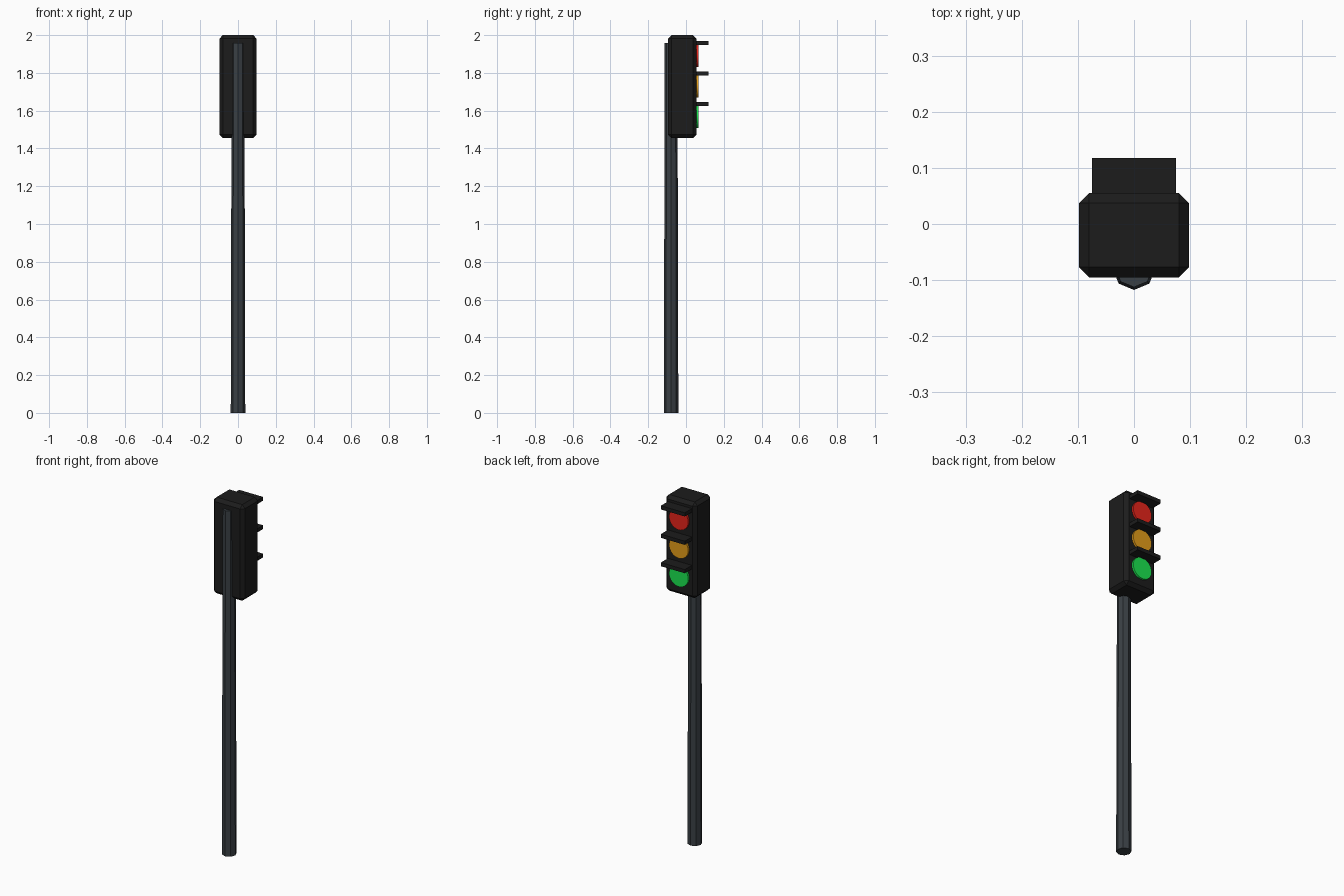
import bpy
import math

cube = bpy.data.objects.get("Cube")
if cube:
    bpy.data.objects.remove(cube, do_unlink=True)


def material(name, rgb):
    mat = bpy.data.materials.new(name)
    mat.use_nodes = True
    colour = (*rgb, 1)
    mat.diffuse_color = colour
    for node in mat.node_tree.nodes:
        if node.type == 'BSDF_PRINCIPLED':
            node.inputs["Base Color"].default_value = colour
    return mat


black = material("housing black", (0.0116, 0.0116, 0.0116))
steel = material("pole dark steel", (0.041, 0.05, 0.058))
lens_colours = {
    "red": material("lens red", (0.8, 0.018, 0.011)),
    "amber": material("lens amber", (0.78, 0.34, 0.01)),
    "green": material("lens green", (0.011, 0.78, 0.08)),
}


def finish(name, mat):
    obj = bpy.context.object
    obj.name = name
    obj.data.materials.append(mat)
    return obj


def box(name, mat, x, y, z):
    """Box spanning the given (low, high) ranges."""
    spans = (x, y, z)
    bpy.ops.mesh.primitive_cube_add(size=1, location=[(a + b) / 2 for a, b in spans])
    obj = finish(name, mat)
    obj.scale = [b - a for a, b in spans]
    bpy.ops.object.transform_apply(location=False, rotation=False, scale=True)
    return obj


# Tapered octagonal pole, partly sunk into the housing
POLE_TOP = 1.957
bpy.ops.mesh.primitive_cone_add(vertices=8, radius1=0.0385, radius2=0.0335,
                                depth=POLE_TOP, location=(0, -0.079, POLE_TOP / 2))
finish("pole", steel)

# Chamfered signal housing
housing = box("housing", black, (-0.098, 0.098), (-0.095, 0.055), (1.455, 2.0))
bevel = housing.modifiers.new("chamfer", 'BEVEL')
bevel.width = 0.018
bevel.segments = 1

# Lens and flat visor for each lamp, from the top down
for i, (colour, mat) in enumerate(lens_colours.items()):
    z = 1.891 - i * 0.161
    bpy.ops.mesh.primitive_cylinder_add(vertices=32, radius=0.06, depth=0.016,
                                        location=(0, 0.058, z),
                                        rotation=(math.pi / 2, 0, 0))
    finish(colour + "_lens", mat)
    bpy.ops.object.shade_smooth_by_angle()
    box(colour + "_visor", black, (-0.075, 0.075), (0.05, 0.118),
        (z + 0.056, z + 0.077))
